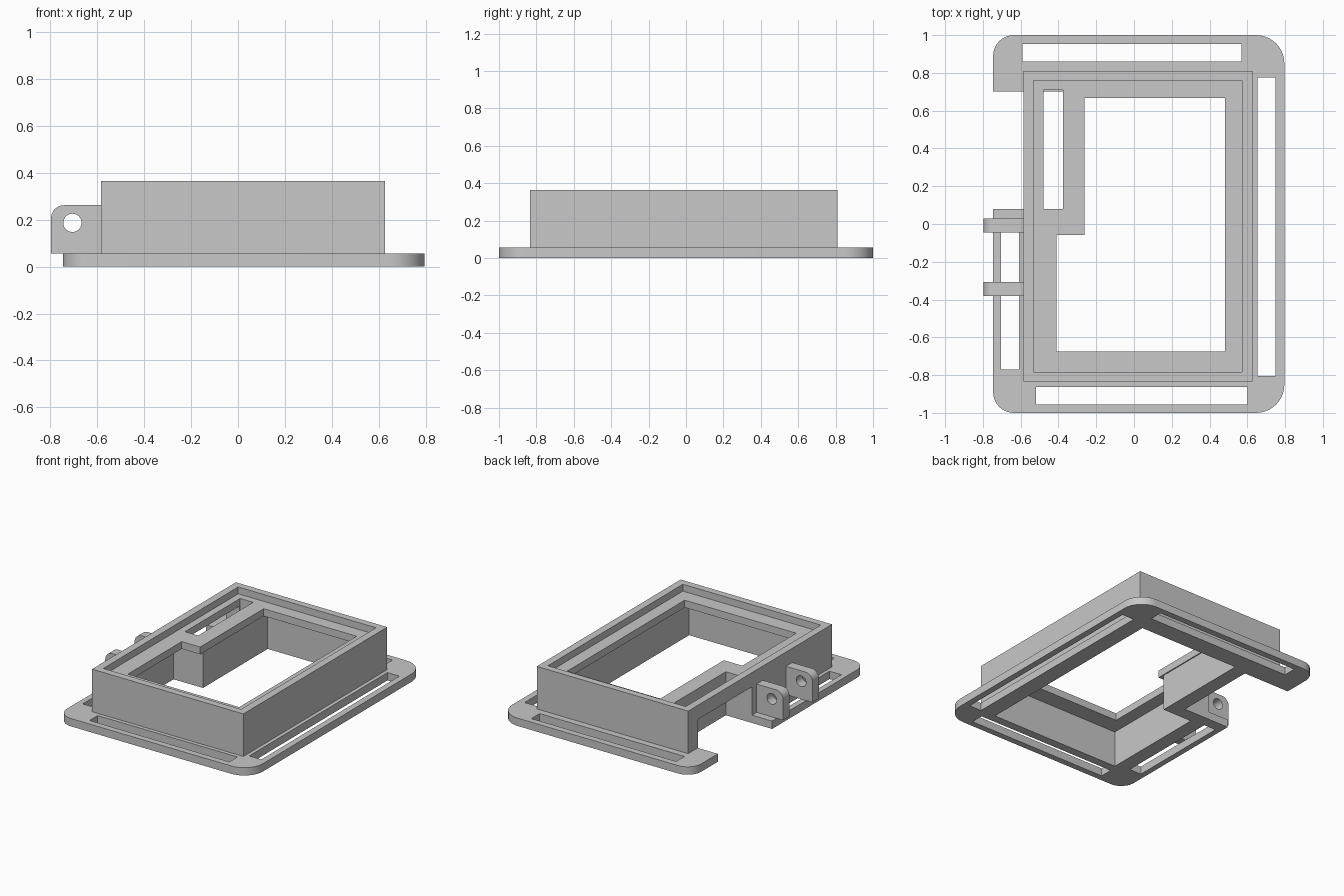
import bpy, bmesh, math
from mathutils import Vector

cube = bpy.data.objects.get("Cube")
if cube:
    bpy.data.objects.remove(cube, do_unlink=True)

grey = bpy.data.materials.new("plain grey")
grey.use_nodes = True
colour = (0.58, 0.58, 0.58, 1)
grey.diffuse_color = colour
grey.node_tree.nodes["Principled BSDF"].inputs["Base Color"].default_value = colour


def prism(name, points, low, high, axis="z"):
    """Extrude an outline along z, or an (x, z) outline along y."""
    def place(p, h):
        return (p[0], p[1], h) if axis == "z" else (p[0], h, p[1])
    bm = bmesh.new()
    face = bm.faces.new([bm.verts.new(place(p, low)) for p in points])
    made = bmesh.ops.extrude_face_region(bm, geom=[face])["geom"]
    shift = Vector(place((0, 0), high - low))
    bmesh.ops.translate(bm, vec=shift, verts=[g for g in made if isinstance(g, bmesh.types.BMVert)])
    bmesh.ops.recalc_face_normals(bm, faces=bm.faces)
    mesh = bpy.data.meshes.new(name)
    bm.to_mesh(mesh)
    bm.free()
    mesh.materials.append(grey)
    obj = bpy.data.objects.new(name, mesh)
    bpy.context.collection.objects.link(obj)
    return obj


def rect(x0, x1, y0, y1):
    return [(x0, y0), (x1, y0), (x1, y1), (x0, y1)]


def arc(cx, cy, r, start, sweep=90, steps=10):
    angles = [math.radians(start + sweep * i / steps) for i in range(steps + 1)]
    return [(cx + r * math.cos(a), cy + r * math.sin(a)) for a in angles]


def combine(obj, tool, operation="DIFFERENCE"):
    tool.hide_render = True
    mod = obj.modifiers.new(operation.lower(), "BOOLEAN")
    mod.operation, mod.solver, mod.object = operation, "EXACT", tool
    bpy.context.view_layer.objects.active = obj
    bpy.ops.object.modifier_apply(modifier=mod.name)
    bpy.data.objects.remove(tool, do_unlink=True)


def smooth(obj):
    bpy.ops.object.select_all(action="DESELECT")
    obj.select_set(True)
    bpy.context.view_layer.objects.active = obj
    bpy.ops.object.shade_smooth_by_angle(angle=math.radians(30))


PLATE, SHELF, LEDGE, TOP = 0.057, 0.262, 0.315, 0.365

# Rounded flange with the upright box on it
left, right, rl, rr = -0.746, 0.796, 0.11, 0.15
outline = (arc(left + rl, -1 + rl, rl, 180) + arc(right - rr, -1 + rr, rr, 270)
           + arc(right - rr, 1 - rr, rr, 0) + arc(left + rl, 1 - rl, rl, 90))
housing = prism("housing", outline, 0, PLATE)
combine(housing, prism("box", rect(-0.585, 0.627, -0.834, 0.811), 0.02, TOP), "UNION")

# Long slots in the flange
for x0, x1, y0, y1 in [(-0.59, 0.57, 0.859, 0.954), (-0.52, 0.60, -0.955, -0.862),
                       (0.654, 0.75, -0.805, 0.775), (-0.705, -0.61, -0.77, 0.0)]:
    combine(housing, prism("slot_cutter", rect(x0, x1, y0, y1), -0.1, 0.1))

# Top recess, cavity under the shelf, and the window through the shelf
combine(housing, prism("recess_cutter", rect(-0.531, 0.573, -0.783, 0.761), LEDGE, 0.5))
cavity = [(-0.505, -0.80), (0.535, -0.80), (0.535, 0.725), (-0.27, 0.725), (-0.27, -0.015), (-0.505, -0.015)]
combine(housing, prism("cavity_cutter", cavity, -0.1, SHELF))
window = [(-0.41, -0.675), (0.483, -0.675), (0.483, 0.668), (-0.262, 0.668), (-0.262, -0.058), (-0.41, -0.058)]
combine(housing, prism("window_cutter", window, 0.2, 0.4))

# Side pocket open to the left, with its slot in the shelf
combine(housing, prism("pocket_cutter", rect(-1, -0.375, 0.08, 0.701), -0.1, SHELF))
combine(housing, prism("shelf_slot_cutter", rect(-0.48, -0.375, 0.08, 0.71), 0.2, 0.4))
smooth(housing)

# Two hinge ears with pin holes
ear = [(-0.58, PLATE), (-0.58, 0.262)] + arc(-0.742, 0.207, 0.055, 90) + [(-0.797, PLATE)]
for name, y0 in [("rear_hinge_ear", -0.044), ("front_hinge_ear", -0.38)]:
    lug = prism(name, ear, y0, y0 + 0.072, "y")
    hole = arc(-0.706, 0.187, 0.039, 0, 360, 32)[:-1]
    combine(lug, prism("pin_cutter", hole, y0 - 0.1, y0 + 0.2, "y"))
    smooth(lug)
